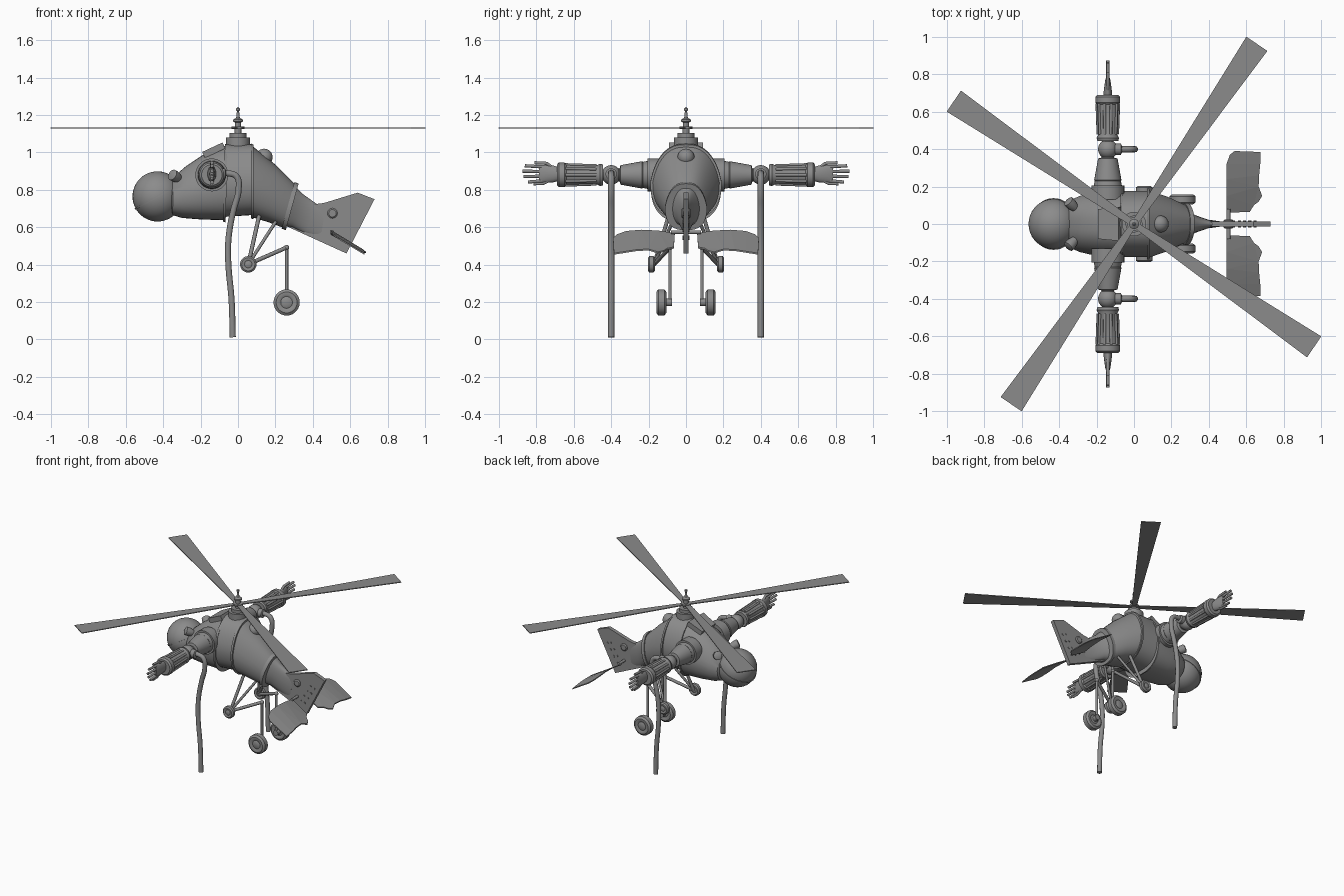
import bpy, bmesh, math
from mathutils import Vector, Matrix

if "Cube" in bpy.data.objects:
    bpy.data.objects.remove(bpy.data.objects["Cube"])

GREY = (0.26, 0.26, 0.26, 1)
mat = bpy.data.materials.new("plain_grey")
mat.use_nodes = True
mat.diffuse_color = GREY
mat.node_tree.nodes["Principled BSDF"].inputs["Base Color"].default_value = GREY


def finish(name, bm, smooth=True):
    bmesh.ops.recalc_face_normals(bm, faces=bm.faces)
    me = bpy.data.meshes.new(name)
    bm.to_mesh(me)
    bm.free()
    me.materials.append(mat)
    ob = bpy.data.objects.new(name, me)
    bpy.context.collection.objects.link(ob)
    if smooth:
        bpy.ops.object.select_all(action='DESELECT')
        ob.select_set(True)
        bpy.context.view_layer.objects.active = ob
        bpy.ops.object.shade_smooth_by_angle(angle=math.radians(32))
    return ob


def skin(name, rings):
    """Bridge equal closed rings and cap the ends."""
    bm = bmesh.new()
    rows = [[bm.verts.new(p) for p in ring] for ring in rings]
    n = len(rows[0])
    for a, b in zip(rows, rows[1:]):
        for i in range(n):
            j = (i + 1) % n
            bm.faces.new((a[i], a[j], b[j], b[i]))
    bm.faces.new(rows[0])
    bm.faces.new(rows[-1])
    return finish(name, bm)


def lathe(name, profile, origin, axis, n=28):
    """Turn (distance, radius) pairs about an axis."""
    turn = Vector(axis).to_track_quat('Z', 'Y')
    angles = [math.tau * i / n for i in range(n)]
    return skin(name, [[Vector(origin) + turn @ Vector((r * math.cos(a), r * math.sin(a), d))
                        for a in angles] for d, r in profile])


def ball(name, centre, r):
    bm = bmesh.new()
    bmesh.ops.create_uvsphere(bm, u_segments=36, v_segments=24, radius=r,
                              matrix=Matrix.Translation(centre))
    return finish(name, bm)


def tube(name, points, r, curved=False):
    cu = bpy.data.curves.new(name, 'CURVE')
    cu.dimensions = '3D'
    cu.bevel_depth = r
    cu.bevel_resolution = 3
    cu.use_fill_caps = True
    cu.resolution_u = 6
    sp = cu.splines.new('BEZIER' if curved else 'POLY')
    pts = sp.bezier_points if curved else sp.points
    pts.add(len(points) - 1)
    for p, co in zip(pts, points):
        if curved:
            p.co = co
            p.handle_left_type = p.handle_right_type = 'AUTO'
        else:
            p.co = (*co, 1)
    cu.materials.append(mat)
    ob = bpy.data.objects.new(name, cu)
    bpy.context.collection.objects.link(ob)
    return ob


def plate(name, outline, thick, matrix=Matrix()):
    """Extrude a flat outline by thick, centred on its plane."""
    bm = bmesh.new()
    face = bm.faces.new([bm.verts.new((x, y, -thick / 2)) for x, y in outline])
    out = bmesh.ops.extrude_face_region(bm, geom=[face])
    bmesh.ops.translate(bm, vec=(0, 0, thick),
                        verts=[v for v in out["geom"] if isinstance(v, bmesh.types.BMVert)])
    bm.transform(matrix)
    return finish(name, bm, False)


def hull_ring(xb, zb, xt, zt, w, grow=0):
    """Rounded, narrow-roofed cross-section between a low and a high point."""
    ring = []
    for i in range(40):
        a = math.tau * i / 40
        c, s = math.cos(a), math.sin(a)
        up = math.copysign(abs(s) ** 0.8, s)
        y = (w + grow) * math.copysign(abs(c) ** 0.75, c) * (1 - 0.22 * max(0, up))
        t = 0.5 + up * (0.5 + grow / (zt - zb))
        ring.append((xb + (xt - xb) * t, y, zb + (zt - zb) * t))
    return ring


# Hull: (low x, low z, high x, high z, half width)
nose = [(-.365, .70, -.365, .83, .09), (-.35, .665, -.345, .87, .125),
        (-.30, .65, -.28, .925, .15), (-.20, .642, -.19, .985, .172),
        (-.08, .638, -.07, 1.035, .182)]
middle = [(-.08, .655, -.07, 1.045, .176), (.07, .665, .07, 1.045, .176)]
aft = [(.07, .655, .07, 1.04, .183), (.16, .628, .20, .935, .145), (.235, .60, .30, .835, .105)]
tail = [(.235, .61, .305, .82, .085), (.29, .60, .35, .775, .05),
        (.36, .565, .42, .725, .024), (.44, .53, .47, .715, .015)]
for label, part in (("nose_hull", nose), ("middle_hull", middle), ("aft_hull", aft), ("tail_cone", tail)):
    skin(label, [hull_ring(*s) for s in part])
for label, s, dx in (("front_hoop", nose[-1], .014), ("rear_hoop", aft[0], .014), ("tail_collar", aft[-1], .022)):
    end = (s[0] + dx, s[1] - dx * .4, s[2] + dx, s[3] - dx * .4, s[4])
    skin(label, [hull_ring(*s, grow=.007), hull_ring(*end, grow=.007)])

# Roof hatch, dome and head
slope = Matrix.Translation((-.13, 0, 1.012)) @ Matrix.Rotation(math.radians(-25), 4, 'Y')
plate("roof_hatch", [(-.06, -.08), (.06, -.09), (.06, .09), (-.06, .08)], .035, slope)
ball("roof_dome", (.14, 0, .975), .045)
ball("head", (-.43, 0, .765), .134)
tilt = Vector((-.115, 0, .205)).normalized()
lathe("visor_band", [(-.005, .13), (-.005, .138), (.005, .138), (.005, .13)], (-.43, 0, .765), tilt, 40)

# Mast and rotor
lathe("rotor_mast", [(0, .065), (.045, .065), (.045, .045), (.068, .045), (.068, .018), (.09, .018),
                     (.09, .036), (.103, .036), (.103, .016), (.125, .016), (.13, .027), (.14, .027),
                     (.15, .01), (.185, .006), (.19, .01), (.2, .01), (.207, .003)], (0, 0, 1.035), (0, 0, 1))
for k in range(4):
    spin = Matrix.Translation((0, 0, 1.131)) @ Matrix.Rotation(math.radians(55.7 + 90 * k), 4, 'Z')
    plate("rotor_blade", [(0, -.016), (1.166, -.068), (1.166, .068), (0, .016)], .006, spin)

# Tail fin with bosses and rivets
upright = Matrix.Rotation(math.radians(90), 4, 'X')
plate("tail_fin", [(.29, .80), (.33, .775), (.40, .722), (.46, .73), (.64, .785), (.73, .75),
                   (.58, .46), (.25, .61)], .028, upright)
lathe("fin_boss", [(-.024, .02), (-.018, .027), (.018, .027), (.024, .02)], (.505, 0, .675), (0, 1, 0))
lathe("tailplane_shaft", [(-.08, .01), (.08, .01)], (.505, 0, .574), (0, 1, 0), 16)
for k in range(4):
    lathe("fin_rivet", [(-.019, .008), (.019, .008)], (.565 + .027 * k, 0, .54 + .043 * k), (0, 1, 0), 10)
    lathe("fin_rivet", [(-.019, .006), (.019, .006)], (.535 + .027 * k, 0, .55 + .043 * k), (0, 1, 0), 10)

for s in (-1, 1):
    side = "left" if s > 0 else "right"

    # Tailplane, arched across its span
    outline = [(0, .06), (.145, .065), (.17, .10), (.20, .12), (.222, .15), (.20, .20), (.203, .26),
               (.21, .32), (.21, .385), (.05, .39), (.02, .37), (0, .32), (0, .24), (0, .15)]
    bm = bmesh.new()
    down = math.radians(31)
    low = [(.495 + d * math.cos(down), s * y, .565 - d * math.sin(down) + .018 * math.sin((y - .06) / .33 * math.pi))
           for d, y in outline]
    rows = [[bm.verts.new((x, y, z + h)) for x, y, z in low] for h in (-.004, .004)]
    count = len(low)
    for i in range(count):
        j = (i + 1) % count
        bm.faces.new((rows[0][i], rows[0][j], rows[1][j], rows[1][i]))
    for row in rows:
        bmesh.ops.triangulate(bm, faces=[bm.faces.new(row)])
    finish(side + "_tailplane", bm, False)

    # Arm: shoulder, elbow, forearm
    base, out = (-.14, 0, .88), (0, s, 0)
    lathe(side + "_shoulder", [(.13, .088), (.205, .088), (.205, .075), (.23, .07), (.235, .073), (.35, .052),
                               (.355, .034), (.40, .034)], base, out)
    ball(side + "_elbow", (-.14, s * .40, .88), .052)
    lathe(side + "_forearm", [(.40, .03), (.445, .03), (.445, .056), (.46, .06), (.475, .052), (.64, .058),
                              (.65, .066), (.68, .066), (.69, .055), (.69, .03)], base, out)
    for k in range(10):
        a = math.tau * k / 10
        c, d = math.cos(a), math.sin(a)
        tube(side + "_forearm_rib", [(-.14 + .052 * c, s * .48, .88 + .052 * d),
                                     (-.14 + .058 * c, s * .645, .88 + .058 * d)], .008)

    # Hand
    palm = [(-.14, .885, .68, .024, .036), (-.14, .885, .71, .022, .045),
            (-.14, .885, .77, .014, .048), (-.14, .885, .785, .009, .045)]
    skin(side + "_palm", [[(x + a * math.cos(t), s * y, z + b * math.sin(t))
                           for t in [math.tau * i / 20 for i in range(20)]] for x, z, y, a, b in palm])
    for k, reach in enumerate((.845, .868, .875, .862)):
        z = .848 + .025 * k
        tube(side + "_finger", [(-.14, s * .77, z), (-.14, s * reach, z + (k - 1.5) * .004)], .009)
    tube(side + "_thumb", [(-.14, s * .71, .915), (-.14, s * .745, .942), (-.14, s * .81, .945)], .009)
    tube(side + "_little_finger", [(-.14, s * .73, .85), (-.14, s * .765, .833), (-.14, s * .815, .832)], .008)

    # Hanging hose with a collar at the elbow
    path = [(-.13, .885), (-.05, .888), (-.008, .872), (.003, .80), (-.022, .70), (-.043, .60),
            (-.053, .50), (-.05, .38), (-.035, .22), (-.028, .012)]
    tube(side + "_hose", [(x, s * .40, z) for x, z in path], .017, True)
    lathe(side + "_hose_collar", [(0, .03), (.045, .03), (.05, .02)], (-.115, s * .40, .885), (1, 0, 0))

    # Nose lamps
    lathe(side + "_nose_lamp", [(-.02, .02), (.015, .03), (.04, .03), (.045, .02)],
          (-.325, s * .095, .865), (-.5, s * .5, .3), 16)

    # Wheels, with stepped hubs
    for label, x, z, y, r, h in (("small", .055, .402, .185, .044, .018), ("large", .26, .198, .132, .07, .027)):
        lathe(f"{side}_{label}_wheel", [(-h, r * .3), (-h * .8, r * .45), (-h, r * .6), (-h, r * .8), (-h * .6, r),
                                        (h * .6, r), (h, r * .8), (h, r * .6), (h * .8, r * .45), (h, r * .3)],
              (x, s * y, z), (0, 1, 0))
    lathe(side + "_large_axle", [(0, .02), (.04, .02)], (.26, s * .075, .198), (0, s, 0), 16)

    # Undercarriage struts
    hub, knee = (.055, s * .17, .402), (.26, s * .085, .492)
    tube(side + "_front_strut", [hub, (.115, s * .09, .67)], .011)
    tube(side + "_rear_strut", [hub, (.205, s * .07, .635)], .009)
    tube(side + "_trailing_strut", [hub, knee], .011)
    tube(side + "_wheel_leg", [knee, (.26, s * .085, .198)], .009)
    ball(side + "_strut_knee", knee, .014)
